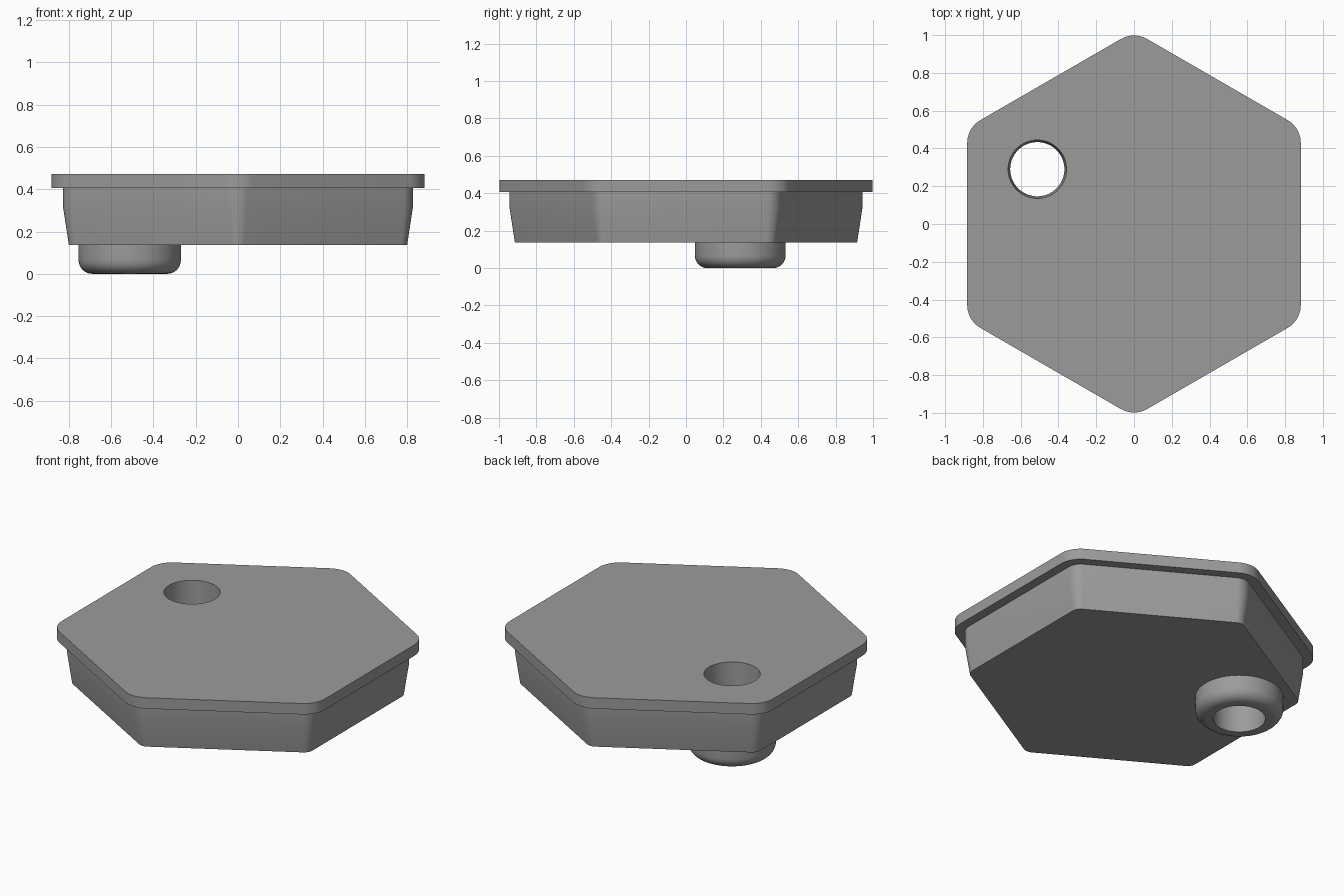
import bpy, bmesh, math
from math import pi, sin, cos

if "Cube" in bpy.data.objects:
    bpy.data.objects.remove(bpy.data.objects["Cube"])

APOTHEM, FILLET = 0.883, 0.14
HOLE_X, HOLE_Y = -0.512, 0.29

grey = bpy.data.materials.new("mid grey")
grey.diffuse_color = (0.33, 0.33, 0.33, 1)
grey.use_nodes = True
grey.node_tree.nodes["Principled BSDF"].inputs["Base Color"].default_value = grey.diffuse_color


def hexagon(inset, steps=10):
    """Rounded hexagon with points on +-y, offset inwards."""
    core = (APOTHEM - FILLET) / cos(pi / 6)
    r = FILLET - inset
    pts = []
    for k in range(6):
        mid = pi / 2 + k * pi / 3
        for i in range(steps + 1):
            a = mid - pi / 6 + i / steps * pi / 3
            pts.append((core * cos(mid) + r * cos(a), core * sin(mid) + r * sin(a)))
    return pts


def circle(r, n=72):
    return [(HOLE_X + r * cos(2 * pi * i / n), HOLE_Y + r * sin(2 * pi * i / n)) for i in range(n)]


def loft(name, rings):
    """Closed solid through a stack of (outline, z) rings, bottom to top."""
    bm = bmesh.new()
    loops = [[bm.verts.new((x, y, z)) for x, y in pts] for pts, z in rings]
    for a, b in zip(loops, loops[1:]):
        n = len(a)
        for i in range(n):
            j = (i + 1) % n
            bm.faces.new((a[i], a[j], b[j], b[i]))
    bm.faces.new(loops[0][::-1])
    bm.faces.new(loops[-1])
    mesh = bpy.data.meshes.new(name)
    bm.to_mesh(mesh)
    bm.free()
    mesh.materials.append(grey)
    ob = bpy.data.objects.new(name, mesh)
    bpy.context.collection.objects.link(ob)
    return ob


# Tapered hexagonal plug with an overhanging rim
lid = loft("hexagonal_lid", [
    (hexagon(0.083), 0.137), (hexagon(0.055), 0.32), (hexagon(0.055), 0.406),
    (hexagon(0.0), 0.406), (hexagon(0.0), 0.472)])

# Round boss with a filleted lower edge
R, F = 0.242, 0.065
rings = []
for i in range(9):
    a = i / 8 * pi / 2
    rings.append((circle(R - F + F * sin(a)), F - F * cos(a)))
boss = loft("boss", rings + [(circle(R), 0.2)])

# Slightly tapered through hole
hole = loft("hole_cutter", [(circle(0.143), -0.02), (circle(0.155), 0.50)])

# Join the boss, then cut the hole
bpy.context.view_layer.objects.active = lid
lid.select_set(True)
for helper, op in ((boss, 'UNION'), (hole, 'DIFFERENCE')):
    helper.hide_render = True
    mod = lid.modifiers.new(helper.name, 'BOOLEAN')
    mod.operation, mod.solver, mod.object = op, 'EXACT', helper
    bpy.ops.object.modifier_apply(modifier=mod.name)
    bpy.data.objects.remove(helper)

bpy.ops.object.shade_smooth_by_angle(angle=math.radians(30))
